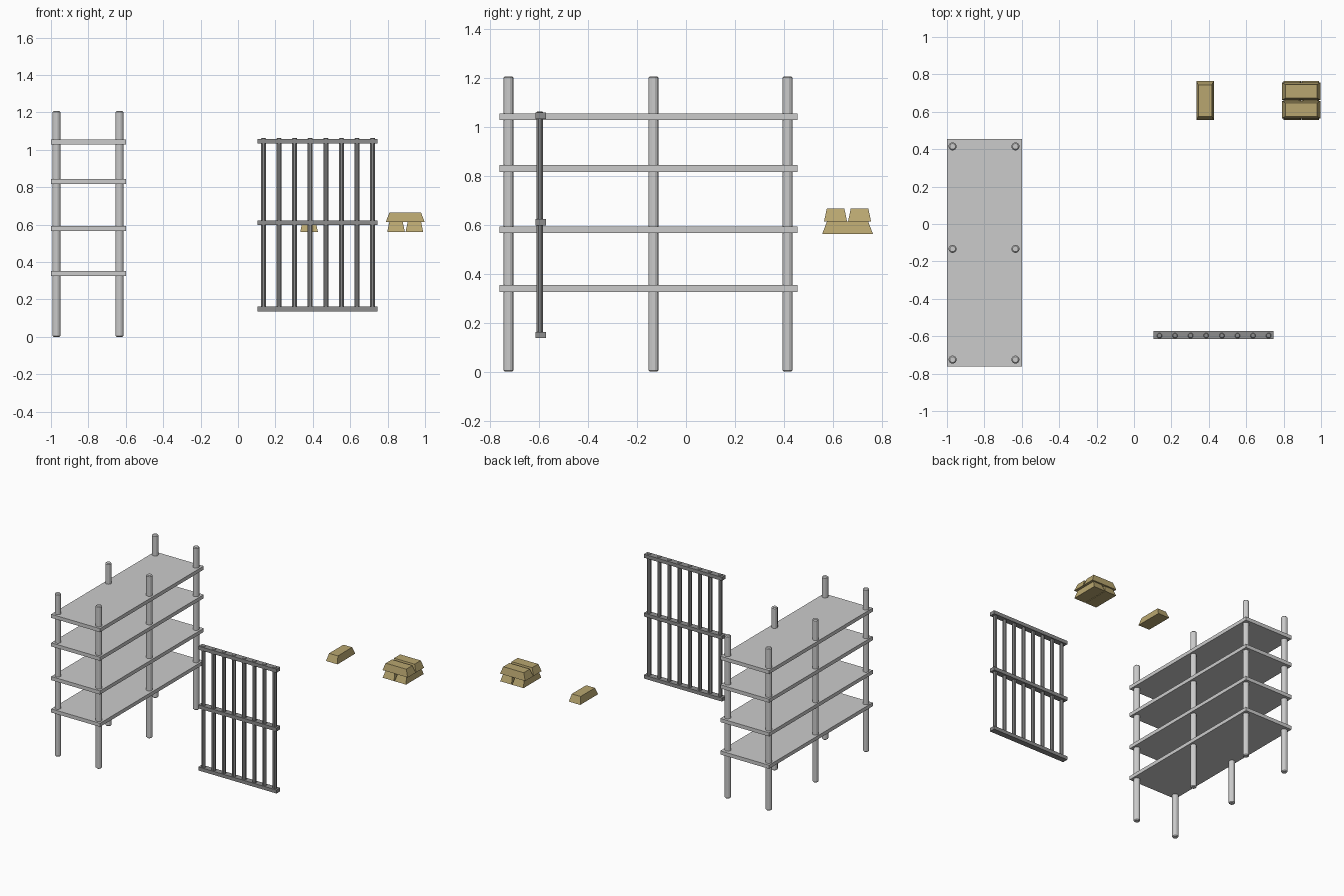
import bpy, bmesh, math
from mathutils import Matrix

if "Cube" in bpy.data.objects:
    bpy.data.objects.remove(bpy.data.objects["Cube"])


def material(name, rgb):
    m = bpy.data.materials.new(name)
    m.diffuse_color = (*rgb, 1)
    m.use_nodes = True
    m.node_tree.nodes["Principled BSDF"].inputs["Base Color"].default_value = m.diffuse_color
    return m


def finish(bm, name, mat=None):
    bmesh.ops.recalc_face_normals(bm, faces=bm.faces)
    me = bpy.data.meshes.new(name)
    bm.to_mesh(me)
    bm.free()
    ob = bpy.data.objects.new(name, me)
    bpy.context.collection.objects.link(ob)
    if mat:
        me.materials.append(mat)
    return ob


def box(name, center, size, mat=None):
    bm = bmesh.new()
    bmesh.ops.create_cube(bm, size=1, matrix=Matrix.Translation(center) @ Matrix.Diagonal((*size, 1)))
    return finish(bm, name, mat)


def rod(name, x, y, z0, z1, r, sides, chamfer, mat=None):
    """Vertical faceted rod with chamfered ends."""
    bm = bmesh.new()
    rings = []
    for z, rad in ((z0, r - chamfer), (z0 + chamfer, r), (z1 - chamfer, r), (z1, r - chamfer)):
        rings.append([bm.verts.new((x + rad * math.cos(math.tau * (i + .5) / sides),
                                    y + rad * math.sin(math.tau * (i + .5) / sides), z))
                      for i in range(sides)])
    for a, b in zip(rings, rings[1:]):
        for i in range(sides):
            j = (i + 1) % sides
            bm.faces.new((a[i], a[j], b[j], b[i]))
    bm.faces.new(rings[0])
    bm.faces.new(rings[-1])
    return finish(bm, name, mat)


def ingot(name, x, y, z, along_x, mat):
    """Bar with sloped sides, narrower at the top."""
    bm = bmesh.new()
    bmesh.ops.create_cube(bm, size=1)
    for v in bm.verts:
        top = v.co.z > 0
        length, width = (.168, .072) if top else (.208, .094)
        lx, ly = v.co.x * length, v.co.y * width
        if not along_x:
            lx, ly = -ly, lx
        v.co = (x + lx, y + ly, z + (.052 if top else 0))
    return finish(bm, name, mat)


iron = material("dark_iron", (.27, .27, .27))
gold = material("dull_gold", (.48, .38, .16))

# Shelving unit
for i, z in enumerate((.34, .83 - .25, .83, 1.042)):
    box(f"shelf_{i}", (-.8, -.153, z), (.4, 1.216, .027))
for x in (-.97, -.634):
    for y in (-.725, -.133, .415):
        rod("shelf_post", x, y, 0, 1.207, .0215, 12, .006)

# Barred gate
for z in (.15, .61, 1.046):
    box("gate_rail", (.426, -.594, z), (.642, .043, .026), iron)
for i in range(8):
    rod("gate_bar", .136 + i * .0834, -.597, .15, 1.063, .0145, 8, .003, iron)

# Single ingot and crossed stack of four
ingot("single_ingot", .38, .66, .562, False, gold)
for s in (-1, 1):
    ingot("lower_ingot", .894 + s * .049, .66, .562, False, gold)
    ingot("upper_ingot", .894, .66 + s * .049, .614, True, gold)
